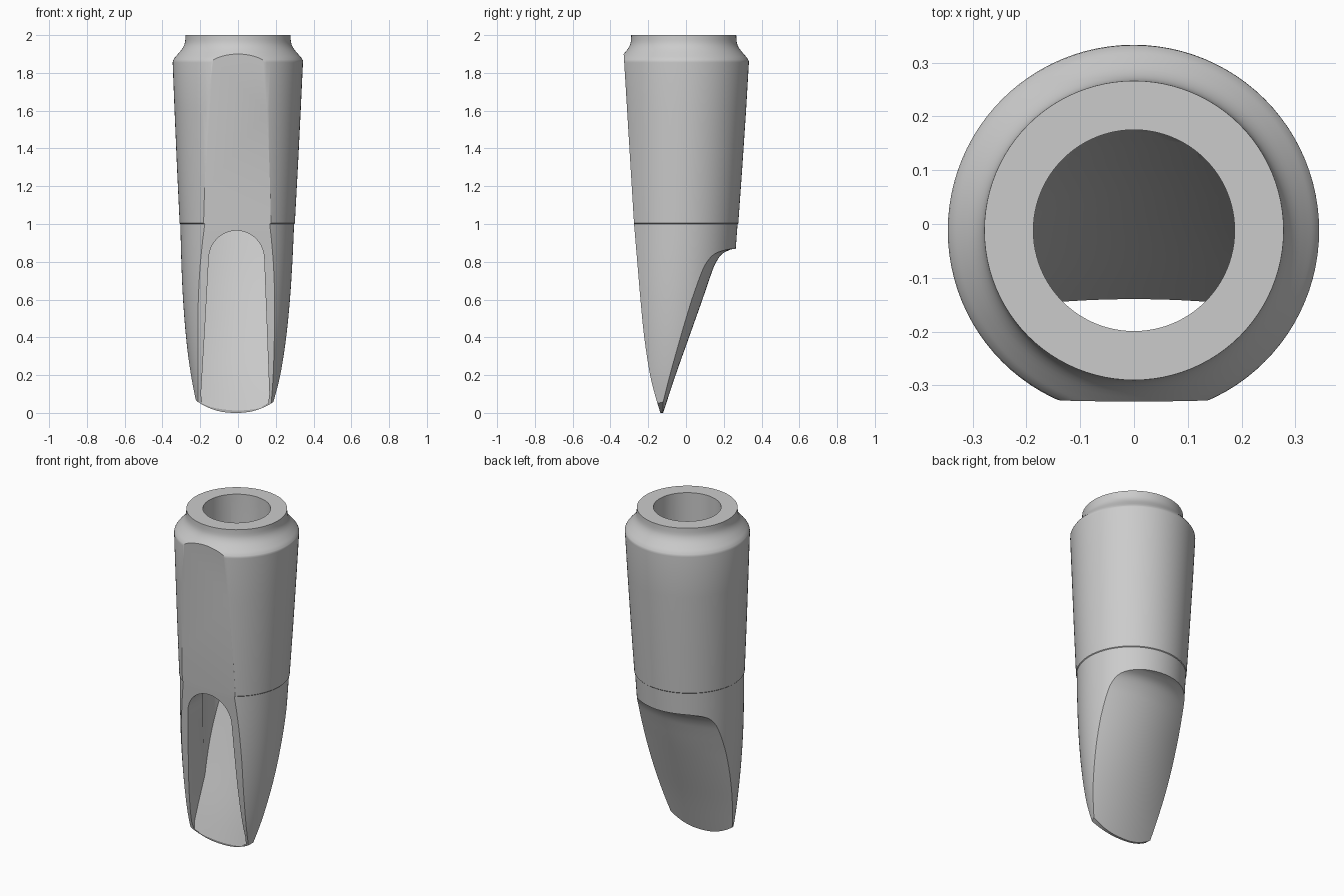
import bpy, bmesh, math

if "Cube" in bpy.data.objects:
    bpy.data.objects.remove(bpy.data.objects["Cube"])


def make_object(name, rings):
    """Closed solid from equal-length rings of points, capped at both ends."""
    bm = bmesh.new()
    loops = [[bm.verts.new(p) for p in ring] for ring in rings]
    n = len(loops[0])
    for a, b in zip(loops, loops[1:]):
        for i in range(n):
            j = (i + 1) % n
            bm.faces.new((a[i], a[j], b[j], b[i]))
    bm.faces.new(loops[0][::-1])
    bm.faces.new(loops[-1])
    bmesh.ops.recalc_face_normals(bm, faces=bm.faces)
    mesh = bpy.data.meshes.new(name)
    bm.to_mesh(mesh)
    bm.free()
    obj = bpy.data.objects.new(name, mesh)
    bpy.context.collection.objects.link(obj)
    return obj


def boolean(target, cutter, operation='DIFFERENCE', keep=False):
    cutter.hide_render = True
    mod = target.modifiers.new("cut", 'BOOLEAN')
    mod.operation, mod.solver, mod.object = operation, 'EXACT', cutter
    bpy.context.view_layer.objects.active = target
    bpy.ops.object.modifier_apply(modifier=mod.name)
    if not keep:
        bpy.data.objects.remove(cutter, do_unlink=True)


def circle(cx, cy, r, z, n=96):
    return [(cx + r * math.cos(2 * math.pi * i / n),
             cy + r * math.sin(2 * math.pi * i / n), z) for i in range(n)]


def spline(pts, steps=4):
    """Catmull-Rom smoothing of a 2D polyline."""
    p = [pts[0]] + list(pts) + [pts[-1]]
    out = []
    for a, b, c, d in zip(p, p[1:], p[2:], p[3:]):
        for s in range(steps):
            t = s / steps
            out.append(tuple(0.5 * (2 * b[k] + (c[k] - a[k]) * t
                       + (2 * a[k] - 5 * b[k] + 4 * c[k] - d[k]) * t * t
                       + (3 * b[k] - a[k] - 3 * c[k] + d[k]) * t ** 3)
                       for k in range(len(b))))
    return out + [tuple(pts[-1])]


def crowned_cutter(name, profile):
    """Solid lying behind a sloping (y, z) profile that is crowned across x."""
    rings = []
    for i in range(29):
        x = -0.42 + 0.84 * i / 28
        ring = [(x, y - (0.5 + 0.3 * min(1, max(0, z / 0.6))) * x * x, z)
                for y, z in profile]
        rings.append(ring + [(x, 1.0, profile[-1][1]), (x, 1.0, profile[0][1])])
    return make_object(name, rings)


# Tapering round body: z, radius, centre x, centre y
lower = spline([(-0.02, 0.197, -0.018, -0.075), (0.05, 0.21, -0.018, -0.07),
                (0.2, 0.238, -0.013, -0.06), (0.4, 0.265, -0.010, -0.05),
                (0.6, 0.283, -0.008, -0.043), (0.8, 0.294, -0.006, -0.036),
                (1.0, 0.301, -0.004, -0.028)])
upper = [(1.004, 0.305, -0.004, -0.028), (1.3, 0.320, -0.003, -0.022),
         (1.6, 0.334, -0.002, -0.016), (1.855, 0.345, -0.001, -0.012)]
# Flared neck
neck = spline([(1.865, 0.344, 0, -0.012), (1.88, 0.335, 0, -0.012),
               (1.9, 0.318, 0, -0.012), (1.93, 0.294, 0, -0.012),
               (1.96, 0.281, 0, -0.012), (2.0, 0.278, 0, -0.012)], 3)
body = make_object("mouthpiece_body",
                   [circle(cx, cy, r, z) for z, r, cx, cy in lower + upper + neck])

# Flat table on the front, curving back towards the tip
table = spline([(-0.128, -0.05), (-0.136, 0.0), (-0.157, 0.07), (-0.19, 0.2),
                (-0.221, 0.4), (-0.241, 0.6), (-0.258, 0.8), (-0.275, 1.0)])
table += [(-0.339, 2.05)]
outline = table + [(-1, 2.05), (-1, -0.05)]
boolean(body, make_object("table_cutter",
                          [[(x, y, z) for y, z in outline] for x in (-0.6, 0.6)]))

# Sloping beak at the back, ending in a concave shoulder
beak = [(-0.141, -0.06)] + spline(
    [(-0.121, 0.0), (-0.055, 0.2), (0.016, 0.4), (0.087, 0.6), (0.128, 0.72),
     (0.153, 0.785), (0.185, 0.835), (0.225, 0.86), (0.275, 0.87), (0.45, 0.878)])
boolean(body, crowned_cutter("beak_cutter", beak))

# Rounded tip
tip = [(x, 0.065 * (abs(x + 0.012) / 0.21) ** 2.3)
       for x in [-0.3 + 0.6 * i / 40 for i in range(41)]]
tip = [(-0.3, -0.2)] + tip + [(0.3, -0.2)]
boolean(body, make_object("tip_cutter",
                          [[(x, y, z) for x, z in tip] for y in (-0.6, 0.6)]))

# Bore joined with the window opening, limited behind by the sloping inner floor
bore = make_object("bore_cutter", [circle(0, -0.012, 0.187, z) for z in (-0.1, 2.1)])
arch = [(-0.008 + 0.147 * math.cos(math.pi * i / 24),
         0.815 + 0.15 * math.sin(math.pi * i / 24)) for i in range(25)]
arch += [(-0.175, 0.45), (-0.196, 0.1), (-0.19, 0.05), (-0.1, 0.012),
         (0.08, 0.012), (0.16, 0.05), (0.166, 0.1), (0.153, 0.45)]
window = make_object("window_cutter",
                     [[(x, y, z) for x, z in arch] for y in (-0.6, 0.1)])
floor = spline([(-0.185, -0.15), (-0.139, 0.015), (-0.085, 0.2), (0.005, 0.48),
                (0.085, 0.75), (0.145, 1.0), (0.2, 1.25), (0.3, 1.5)])
floor_solid = crowned_cutter("floor_cutter", floor)
boolean(bore, window, 'UNION')
boolean(bore, floor_solid)
boolean(body, bore)

# Plain grey finish
grey = bpy.data.materials.new("plain_grey")
grey.diffuse_color = (0.6, 0.6, 0.6, 1)
grey.use_nodes = True
grey.node_tree.nodes["Principled BSDF"].inputs["Base Color"].default_value = grey.diffuse_color
body.data.materials.clear()
body.data.materials.append(grey)
for p in body.data.polygons:
    p.material_index = 0
bpy.ops.object.select_all(action='DESELECT')
body.select_set(True)
bpy.context.view_layer.objects.active = body
bpy.ops.object.shade_smooth_by_angle(angle=math.radians(30))
